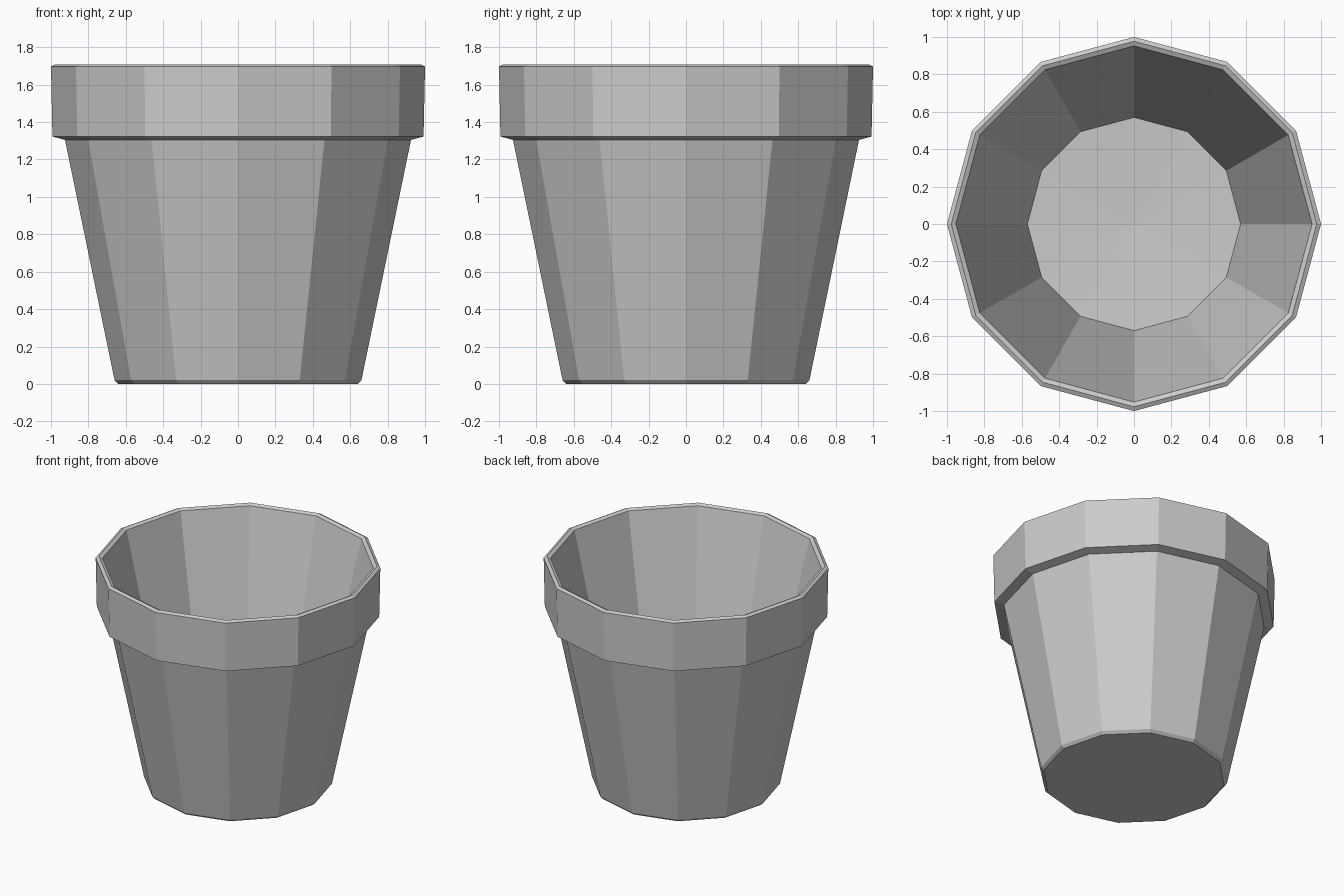
import bpy
import bmesh
from math import cos, sin, tau

cube = bpy.data.objects.get("Cube")
if cube:
    bpy.data.objects.remove(cube, do_unlink=True)

SIDES = 12

# Single plain grey finish
grey = bpy.data.materials.new("plain_grey")
grey.use_nodes = True
colour = (0.6, 0.6, 0.6, 1)
grey.diffuse_color = colour
grey.node_tree.nodes["Principled BSDF"].inputs["Base Color"].default_value = colour


def lathe(name, profile):
    """Revolve (radius, z) points into a faceted solid; zero radius is a pole."""
    bm = bmesh.new()
    rings = []
    for r, z in profile:
        count = SIDES if r else 1
        rings.append([bm.verts.new((r * cos(tau * i / SIDES), r * sin(tau * i / SIDES), z))
                      for i in range(count)])
    for a, b in zip(rings, rings[1:]):
        for i in range(SIDES):
            j = (i + 1) % SIDES
            quad = [a[i % len(a)], a[j % len(a)], b[j % len(b)], b[i % len(b)]]
            bm.faces.new(list(dict.fromkeys(quad)))
    bmesh.ops.recalc_face_normals(bm, faces=bm.faces)
    mesh = bpy.data.meshes.new(name)
    bm.to_mesh(mesh)
    bm.free()
    mesh.materials.append(grey)
    obj = bpy.data.objects.new(name, mesh)
    bpy.context.collection.objects.link(obj)
    return obj


# Tapered pot: base, outer wall, collar, bevelled lip, inner wall, dished floor
lathe("flower_pot", [
    (0, 0), (0.64, 0), (0.66, 0.02),
    (0.925, 1.305), (0.992, 1.322),
    (1.0, 1.697), (0.977, 1.709), (0.952, 1.697),
    (0.57, 0.10), (0, 0.07),
])
